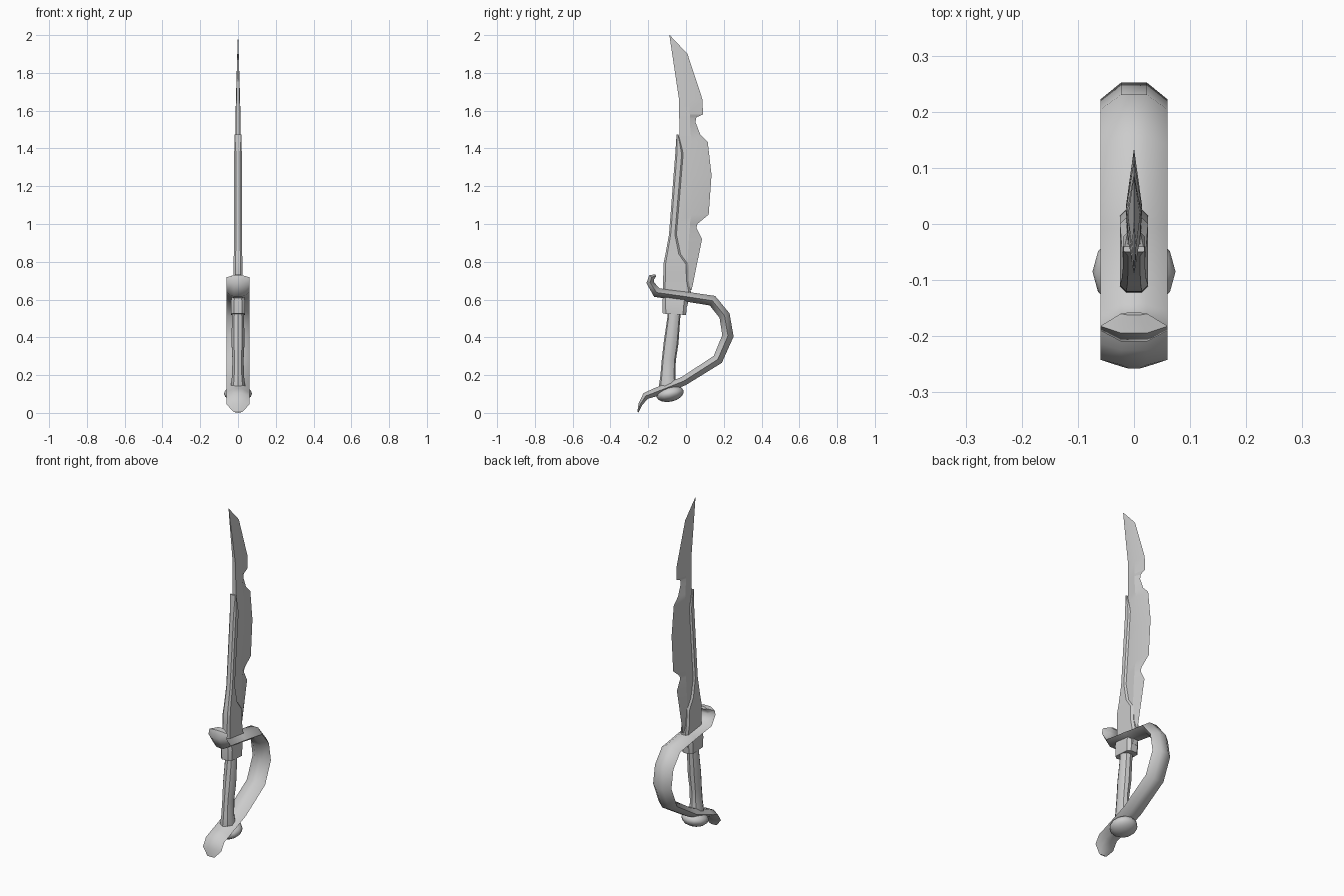
import bpy, bmesh, math
from mathutils import Vector

if "Cube" in bpy.data.objects:
    bpy.data.objects.remove(bpy.data.objects["Cube"])


def loft(name, rings, angle=35):
    """Skin a list of equal-length point rings and cap both ends."""
    bm = bmesh.new()
    rows = [[bm.verts.new(p) for p in ring] for ring in rings]
    n = len(rows[0])
    for a, b in zip(rows, rows[1:]):
        for i in range(n):
            j = (i + 1) % n
            bm.faces.new((a[i], a[j], b[j], b[i]))
    bm.faces.new(rows[0][::-1])
    bm.faces.new(rows[-1])
    bmesh.ops.remove_doubles(bm, verts=bm.verts, dist=0.0004)
    bmesh.ops.recalc_face_normals(bm, faces=bm.faces)
    me = bpy.data.meshes.new(name)
    bm.to_mesh(me)
    bm.free()
    ob = bpy.data.objects.new(name, me)
    bpy.context.collection.objects.link(ob)
    finish(ob, angle)
    return ob


def finish(ob, angle):
    bpy.ops.object.select_all(action='DESELECT')
    ob.select_set(True)
    bpy.context.view_layer.objects.active = ob
    bpy.ops.object.shade_smooth_by_angle(angle=math.radians(angle))


def box_ring(z, y0, y1, hx, slope=0.0):
    """Chamfered rectangular section; slope tilts it along y."""
    c = min(hx, (y1 - y0) / 2) * 0.45
    pts = [(-hx + c, y0), (hx - c, y0), (hx, y0 + c), (hx, y1 - c),
           (hx - c, y1), (-hx + c, y1), (-hx, y1 - c), (-hx, y0 + c)]
    return [(x, y, z + slope * (y - (y0 + y1) / 2)) for x, y in pts]


def oval_ring(z, y0, y1, hx, slope=0.0, n=10):
    cy, hy = (y0 + y1) / 2, (y1 - y0) / 2
    ring = []
    for i in range(n):
        t = math.tau * (i + 0.5) / n
        ring.append((hx * math.cos(t), cy + hy * math.sin(t),
                     z + slope * hy * math.sin(t)))
    return ring


# Notched blade: z, spine y, ridge y, cutting edge y, half thickness
blade = [(0.65, -.06, .0, .03, .014), (0.92, -.06, .015, .085, .014),
         (0.98, -.055, .02, .055, .014), (1.0, -.055, .02, .06, .014),
         (1.05, -.05, .03, .12, .014), (1.26, -.04, .035, .135, .014),
         (1.435, -.036, .03, .115, .014), (1.475, -.035, .025, .075, .014),
         (1.54, -.035, .02, .05, .013), (1.565, -.036, .02, .055, .013),
         (1.58, -.036, .02, .09, .013), (1.66, -.037, .015, .087, .011),
         (1.90, -.073, -.04, .008, .004), (2.0, -.088, -.087, -.086, .0005)]
loft("blade", [[(-t * .8, s, z), (t * .8, s, z), (t, r, z), (0.0, e, z), (-t, r, z)]
               for z, s, r, e, t in blade], 12)

# Back sleeve running up the spine
sleeve = [(.56, -.123, .005, .027), (.64, -.122, .026, .025), (.70, -.121, .014, .025),
          (.75, -.12, .012, .025), (.785, -.12, .012, .025), (.84, -.109, -.028, .022),
          (.945, -.09, -.05, .02), (1.37, -.057, -.014, .02), (1.475, -.05, -.04, .019)]
loft("spine_sleeve", [box_ring(*r) for r in sleeve])

# Collar below the guard
loft("collar", [box_ring(z, a, b, h, -.06) for z, a, b, h in
                [(.522, -.123, .0, .036), (.585, -.125, .006, .038), (.63, -.12, .01, .028)]])

# Grip
grip = [(.56, -.098, -.024, .033), (.50, -.099, -.031, .034), (.37, -.118, -.04, .036),
        (.28, -.128, -.054, .031), (.19, -.136, -.056, .034), (.14, -.143, -.045, .041),
        (.11, -.14, -.045, .04)]
loft("grip", [oval_ring(z, a, b, h, -.1) for z, a, b, h in grip])

# Pommel
bpy.ops.mesh.primitive_uv_sphere_add(segments=12, ring_count=8, radius=1,
                                     location=(0, -.085, .102))
pommel = bpy.context.object
pommel.name = "pommel"
pommel.scale = (.074, .074, .043)
pommel.rotation_euler = (math.radians(12), 0, 0)
finish(pommel, 50)

# Hand guard: swept six-sided band; y, z, half depth, width factor
guard = [(-.160, .728, .006, .40), (-.182, .718, .015, 1), (-.190, .690, .018, 1),
         (-.155, .637, .024, 1), (-.01, .617, .026, 1), (.140, .594, .027, 1),
         (.204, .515, .028, 1), (.222, .408, .029, 1), (.168, .283, .027, 1),
         (-.013, .168, .024, 1), (-.165, .108, .022, 1), (-.213, .09, .018, 1),
         (-.242, .045, .010, 1), (-.254, .004, .003, .38)]
path = [Vector((0, y, z)) for y, z, _, _ in guard]
rings = []
for i, (p, (_, _, d, w)) in enumerate(zip(path, guard)):
    a = (p - path[max(i - 1, 0)]).normalized()
    b = (path[min(i + 1, len(path) - 1)] - p).normalized()
    t = (a + b).normalized()
    miter = 1 / max(.75, t.dot(b))
    out = Vector((0, -t.z, t.y)) * d * miter
    section = [(-.06, 0), (-.023, 1), (.023, 1), (.06, 0), (.023, -1), (-.023, -1)]
    rings.append([p + Vector((x * w, 0, 0)) + out * k for x, k in section])
loft("hand_guard", rings, 50)
